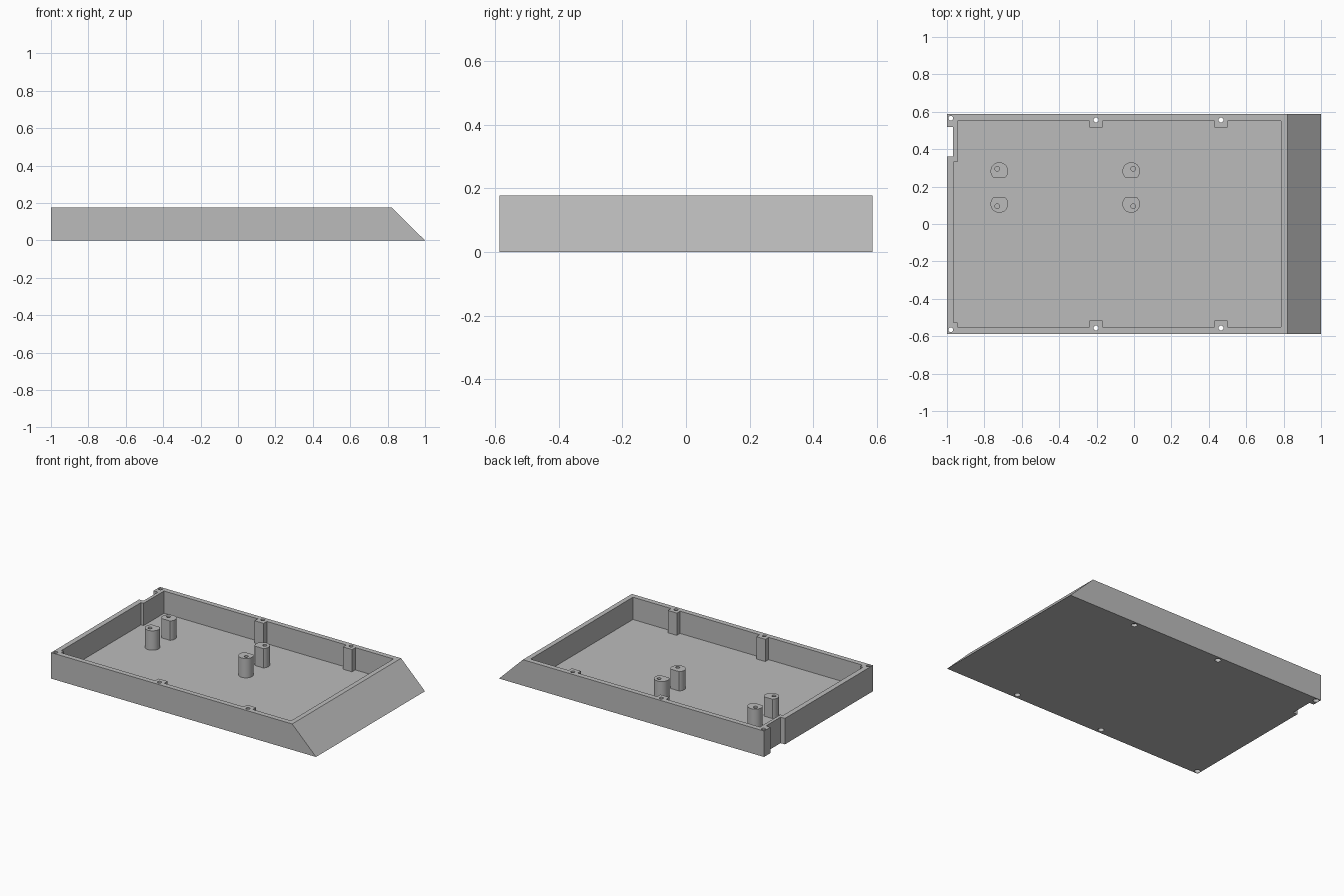
import bpy
import bmesh
from math import cos, sin, asin, pi, radians

if "Cube" in bpy.data.objects:
    bpy.data.objects.remove(bpy.data.objects["Cube"])

HEIGHT, HALF_Y, FLOOR = 0.177, 0.587, 0.025
POST_TOP = 0.157

grey = bpy.data.materials.new("plain grey")
grey.use_nodes = True
grey.diffuse_color = (0.5, 0.5, 0.5, 1)
grey.node_tree.nodes["Principled BSDF"].inputs["Base Color"].default_value = (0.5, 0.5, 0.5, 1)


def extrude(name, points, offset):
    """Extrude a closed outline of 3D points along an offset."""
    bm = bmesh.new()
    face = bm.faces.new([bm.verts.new(p) for p in points])
    result = bmesh.ops.extrude_face_region(bm, geom=[face])
    moved = [g for g in result["geom"] if isinstance(g, bmesh.types.BMVert)]
    bmesh.ops.translate(bm, verts=moved, vec=offset)
    bmesh.ops.recalc_face_normals(bm, faces=bm.faces)
    mesh = bpy.data.meshes.new(name)
    bm.to_mesh(mesh)
    bm.free()
    obj = bpy.data.objects.new(name, mesh)
    bpy.context.collection.objects.link(obj)
    mesh.materials.append(grey)
    return obj


def prism(name, outline, z0, z1):
    return extrude(name, [(x, y, z0) for x, y in outline], (0, 0, z1 - z0))


def rod(name, x, y, r0, r1, z0, z1):
    bpy.ops.mesh.primitive_cone_add(vertices=24, radius1=r0, radius2=r1, depth=z1 - z0,
                                    location=(x, y, (z0 + z1) / 2))
    obj = bpy.context.object
    obj.name = name
    obj.data.materials.append(grey)
    return obj


def cut(target, cutter):
    """Subtract the cutter from the target, then discard it."""
    cutter.hide_render = True
    bpy.context.view_layer.objects.active = target
    mod = target.modifiers.new("cut", "BOOLEAN")
    mod.operation, mod.solver, mod.object = "DIFFERENCE", "EXACT", cutter
    bpy.ops.object.modifier_apply(modifier=mod.name)
    bpy.data.objects.remove(cutter)


def smooth(obj):
    bpy.ops.object.select_all(action="DESELECT")
    obj.select_set(True)
    bpy.context.view_layer.objects.active = obj
    bpy.ops.object.shade_smooth_by_angle(angle=radians(30))


# Tray body with one sloping end
side = [(-1, 0), (1, 0), (0.82, HEIGHT), (-1, HEIGHT)]
tray = extrude("tray", [(x, -HALF_Y, z) for x, z in side], (0, 2 * HALF_Y, 0))

# Cavity outline that leaves screw bosses standing along both long walls
WALL_Y, BOSS_Y, BOSS_HALF = 0.552, 0.517, 0.034
BOSSES = (-0.203, 0.465)


def wall_line(sign):
    line = []
    for bx in BOSSES:
        a, b = bx - BOSS_HALF, bx + BOSS_HALF
        line += [(a, sign * WALL_Y), (a, sign * BOSS_Y), (b, sign * BOSS_Y), (b, sign * WALL_Y)]
    return line


cavity = [(-0.965, -0.527), (-0.945, -0.527), (-0.945, -WALL_Y)]
cavity += wall_line(-1)
cavity += [(0.787, -WALL_Y), (0.787, WALL_Y)]
cavity += wall_line(1)[::-1]
cavity += [(-0.945, WALL_Y), (-0.945, 0.332), (-0.965, 0.332)]
cut(tray, prism("cavity_cutter", cavity, FLOOR, HEIGHT + 0.1))

# Cable notch in the short wall
notch = [(-1.1, 0.362), (-0.967, 0.362), (-0.967, 0.518), (-1.1, 0.518)]
cut(tray, prism("notch_cutter", notch, -0.1, HEIGHT + 0.1))

# Screw holes with wider recesses underneath
for sign in (-1, 1):
    holes = [(-0.98, sign * 0.565)] + [(bx, sign * 0.556) for bx in BOSSES]
    for x, y in holes:
        cut(tray, rod("hole_cutter", x, y, 0.013, 0.013, -0.1, HEIGHT + 0.1))
        cut(tray, rod("recess_cutter", x, y, 0.019, 0.019, -0.1, 0.02))
smooth(tray)

# Four standoffs, each with a flat side and a blind screw hole
RADIUS, FLAT, CENTRE_Y = 0.047, 0.034, 0.195
start = asin(-FLAT / RADIUS)
arc = [start + (pi - 2 * start) * i / 24 for i in range(25)]
for x, hole_x, end in ((-0.72, -0.731, "right"), (-0.015, -0.004, "left")):
    for sign, row in ((-1, "front"), (1, "back")):
        cy = CENTRE_Y + sign * 0.088
        outline = [(x + RADIUS * cos(t), cy + sign * RADIUS * sin(t)) for t in arc]
        post = prism(f"standoff_{row}_{end}", outline, FLOOR - 0.005, POST_TOP)
        cut(post, rod("bore_cutter", hole_x, CENTRE_Y + sign * 0.1, 0.013, 0.013,
                      0.06, HEIGHT + 0.1))
        smooth(post)
